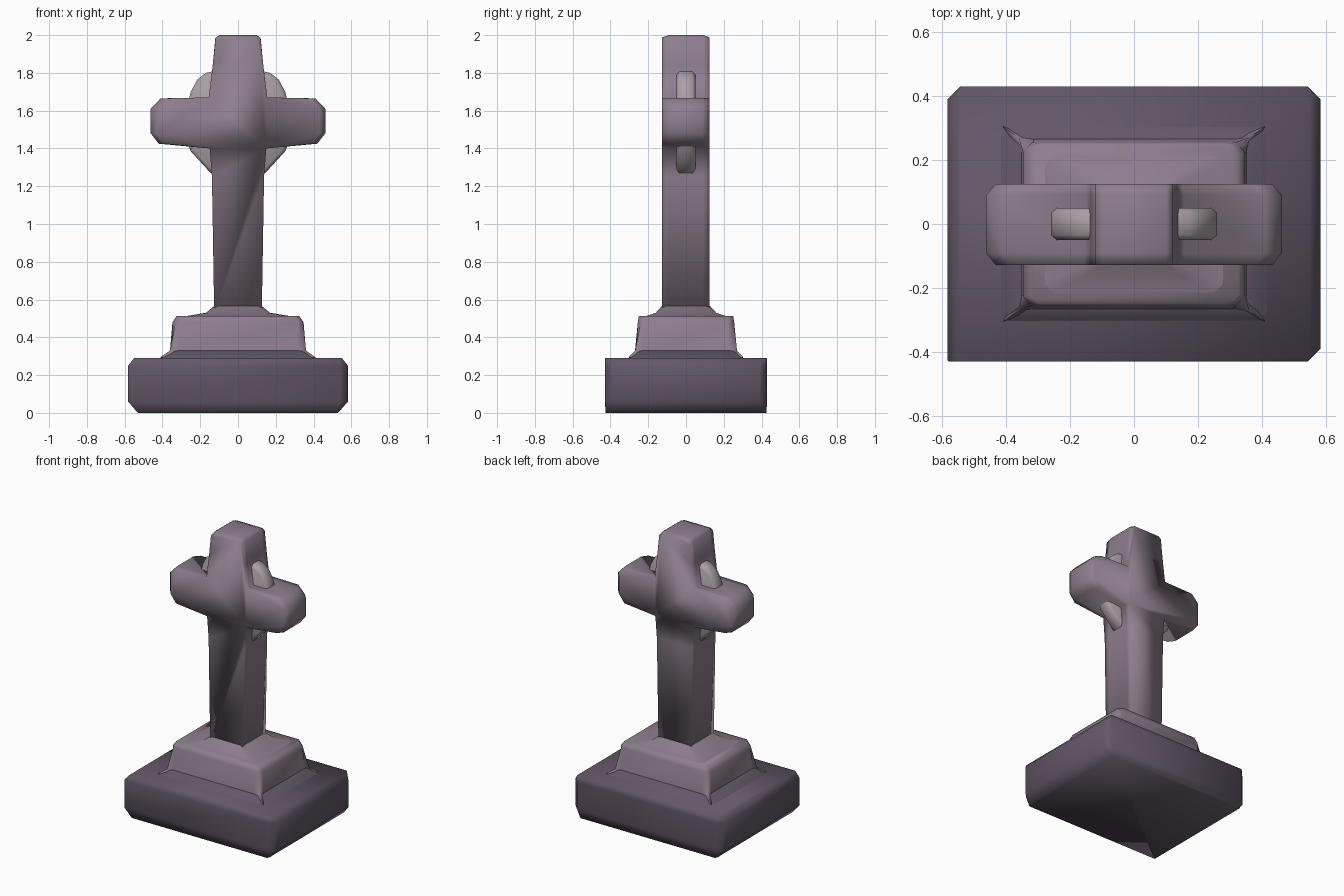
import bpy
import bmesh
from math import radians

cube = bpy.data.objects.get("Cube")
if cube:
    bpy.data.objects.remove(cube, do_unlink=True)


def material(name, colour):
    m = bpy.data.materials.new(name)
    m.use_nodes = True
    m.diffuse_color = (*colour, 1)
    m.node_tree.nodes["Principled BSDF"].inputs["Base Color"].default_value = (*colour, 1)
    return m


MAUVE = material("mauve stone", (0.27, 0.21, 0.27))
DARK = material("dark purple stone", (0.125, 0.095, 0.135))
PALE = material("pale stone", (0.41, 0.35, 0.38))


def loft(name, loops, mat, angle):
    """Skin a stack of equal-length loops and cap both ends."""
    bm = bmesh.new()
    rings = [[bm.verts.new(p) for p in loop] for loop in loops]
    for a, b in zip(rings, rings[1:]):
        for i in range(len(a)):
            j = (i + 1) % len(a)
            bm.faces.new((a[i], a[j], b[j], b[i]))
    bm.faces.new(rings[0])
    bm.faces.new(rings[-1])
    bmesh.ops.remove_doubles(bm, verts=bm.verts, dist=0.0005)
    bmesh.ops.recalc_face_normals(bm, faces=bm.faces)
    mesh = bpy.data.meshes.new(name)
    bm.to_mesh(mesh)
    bm.free()
    ob = bpy.data.objects.new(name, mesh)
    bpy.context.collection.objects.link(ob)
    mesh.materials.append(mat)
    bpy.ops.object.select_all(action="DESELECT")
    ob.select_set(True)
    bpy.context.view_layer.objects.active = ob
    bpy.ops.object.shade_smooth_by_angle(angle=radians(angle))
    return ob


def rect(hx, hy, z, cut=0.03, spike=None, sharp=False):
    """Rectangle with cut corners; spike draws each corner out to a point."""
    pts = []
    for sx, sy in ((1, 1), (-1, 1), (-1, -1), (1, -1)):
        c = 0.004 if sharp and (sx, sy) == (-1, -1) else cut
        a = (sx * hx, sy * (hy - c), z)
        b = (sx * (hx - c), sy * hy, z)
        if spike:
            mid = (sx * spike[0], sy * spike[1], spike[2])
        else:
            mid = (sx * (hx - c / 2), sy * (hy - c / 2), z)
        pts += [a, mid, b] if sx * sy > 0 else [b, mid, a]
    return pts


# Heavy foot block, chamfered at its two ends
loft("foot_block", [
    rect(0.53, 0.425, 0, 0.01, sharp=True),
    rect(0.582, 0.43, 0.06, 0.04, sharp=True),
    rect(0.582, 0.43, 0.25, 0.04, sharp=True),
    rect(0.55, 0.43, 0.29, 0.01, sharp=True)], DARK, 95)

# Sloping skirt between foot block and plinth
loft("foot_skirt", [
    rect(0.43, 0.31, 0.28, 0.02),
    rect(0.40, 0.295, 0.30, 0.02),
    rect(0.352, 0.265, 0.33, 0.02)], DARK, 60)

# Plinth whose lower corners run out to points
loft("plinth", [
    rect(0.35, 0.265, 0.29, 0.05, (0.41, 0.305, 0.295)),
    rect(0.351, 0.265, 0.325, 0.04, (0.36, 0.27, 0.33)),
    rect(0.347, 0.255, 0.48, 0.03),
    rect(0.325, 0.25, 0.512, 0.03)], MAUVE, 95)

# Flared collar at the bottom of the shaft
loft("shaft_collar", [
    rect(0.32, 0.235, 0.505, 0.03),
    rect(0.17, 0.16, 0.53, 0.02),
    rect(0.127, 0.128, 0.565, 0.02)], MAUVE, 95)

# Cross: right half of its outline, mirrored, then skinned front to back
half = [(0.126, 0.53), (0.138, 1.25), (0.15, 1.40), (0.42, 1.425), (0.462, 1.48),
        (0.462, 1.61), (0.41, 1.665), (0.155, 1.67), (0.134, 1.84), (0.12, 1.985), (0.1, 2.0)]
outline = half + [(-x, z) for x, z in reversed(half)]


def layer(y, inset):
    pts = []
    for x, z in outline:
        if abs(x) > 0.4:
            x -= inset if x > 0 else -inset
        if z > 1.9:
            z -= inset * 0.4
        pts.append((x, y, z))
    return pts


loft("cross", [layer(-0.128, 0.03), layer(-0.09, 0),
               layer(0.09, 0), layer(0.125, 0.03)], MAUVE, 95)

# Ring quarters filling the angles of the cross
upper = [(0.10, 1.60), (0.265, 1.64), (0.25, 1.70), (0.215, 1.765), (0.17, 1.80), (0.10, 1.815)]
lower = [(0.10, 1.47), (0.275, 1.45), (0.25, 1.385), (0.20, 1.33), (0.145, 1.27), (0.10, 1.26)]
for side, s in (("left", 1), ("right", -1)):
    for level, shape in (("upper", upper), ("lower", lower)):
        loops = []
        for y, k in ((-0.05, 0.94), (-0.035, 1), (0.035, 1), (0.05, 0.94)):
            loops.append([(s * x * k, y, 1.545 + (z - 1.545) * k) for x, z in shape])
        loft(f"ring_{level}_{side}", loops, PALE, 50)
